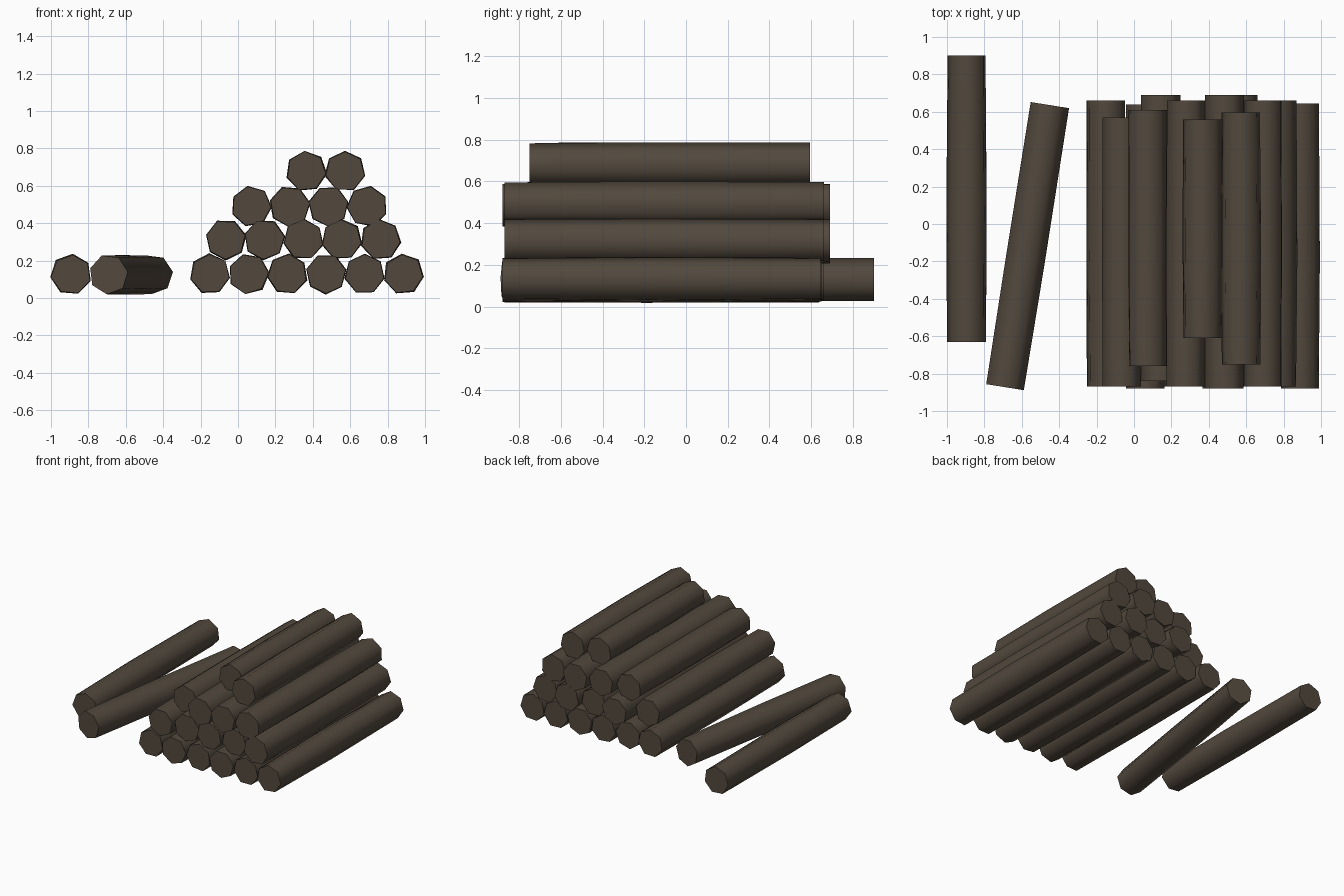
import bpy
import bmesh
import math
import random
from mathutils import Vector

random.seed(4)
SIDES = 7
RADIUS = 0.108
PITCH = 0.207

default_cube = bpy.data.objects.get("Cube")
if default_cube:
    bpy.data.objects.remove(default_cube, do_unlink=True)

# Single dark bark colour
bark = bpy.data.materials.new("dark_brown_bark")
bark.use_nodes = True
bark_colour = (0.085, 0.066, 0.047, 1)
bark.diffuse_color = bark_colour
bark.node_tree.nodes["Principled BSDF"].inputs["Base Color"].default_value = bark_colour


def make_log(name, front, back, turn):
    """Seven-sided log lofted between two end points, slightly uneven in the middle."""
    front, back = Vector(front), Vector(back)
    axis = (back - front).normalized()
    side = axis.cross(Vector((0, 0, 1))).normalized()
    up = side.cross(axis)
    bm = bmesh.new()
    rings = []
    for t, swell in ((0, 0.98), (0.45, 1.02), (1, 0.98)):
        centre = front.lerp(back, t)
        ring = []
        for i in range(SIDES):
            angle = math.radians(turn) + math.tau * i / SIDES
            r = RADIUS * swell * random.uniform(0.98, 1.02)
            ring.append(bm.verts.new(centre + r * (side * math.cos(angle) + up * math.sin(angle))))
        rings.append(ring)
    for a, b in zip(rings, rings[1:]):
        for i in range(SIDES):
            j = (i + 1) % SIDES
            bm.faces.new((a[i], a[j], b[j], b[i]))
    bm.faces.new(rings[0])
    bm.faces.new(rings[-1])
    bmesh.ops.recalc_face_normals(bm, faces=bm.faces)
    mesh = bpy.data.meshes.new(name)
    bm.to_mesh(mesh)
    bm.free()
    mesh.materials.append(bark)
    log = bpy.data.objects.new(name, mesh)
    bpy.context.collection.objects.link(log)
    bpy.ops.object.select_all(action="DESELECT")
    log.select_set(True)
    bpy.context.view_layer.objects.active = log
    bpy.ops.object.shade_smooth_by_angle(angle=math.radians(56))
    return log


# Stacked rows: height, first log's x, then (front y, back y, turn) for each log
rows = {
    "bottom": (0.128, -0.15, [(-0.87, 0.66, 92), (-0.88, 0.64, 106), (-0.87, 0.65, 85),
                              (-0.88, 0.65, 115), (-0.87, 0.65, 90), (-0.88, 0.645, 95)]),
    "second": (0.312, -0.065, [(-0.87, 0.57, 115), (-0.84, 0.69, 112), (-0.86, 0.65, 88),
                               (-0.84, 0.69, 92), (-0.87, 0.66, 95)]),
    "third": (0.49, 0.07, [(-0.76, 0.61, 100), (-0.87, 0.66, 112),
                           (-0.88, 0.69, 116), (-0.87, 0.66, 80)]),
    "top": (0.678, 0.365, [(-0.61, 0.56, 95), (-0.75, 0.595, 90)]),
}
for row, (z, first_x, logs) in rows.items():
    for n, (front_y, back_y, turn) in enumerate(logs):
        x = first_x + n * PITCH
        make_log(f"{row}_row_log_{n + 1}", (x, front_y, z), (x, back_y, z), turn)

# Two loose logs beside the stack
make_log("loose_straight_log", (-0.893, -0.63, 0.126), (-0.893, 0.9, 0.126), 85)
make_log("loose_angled_log", (-0.692, -0.872, 0.126), (-0.452, 0.636, 0.126), 110)
